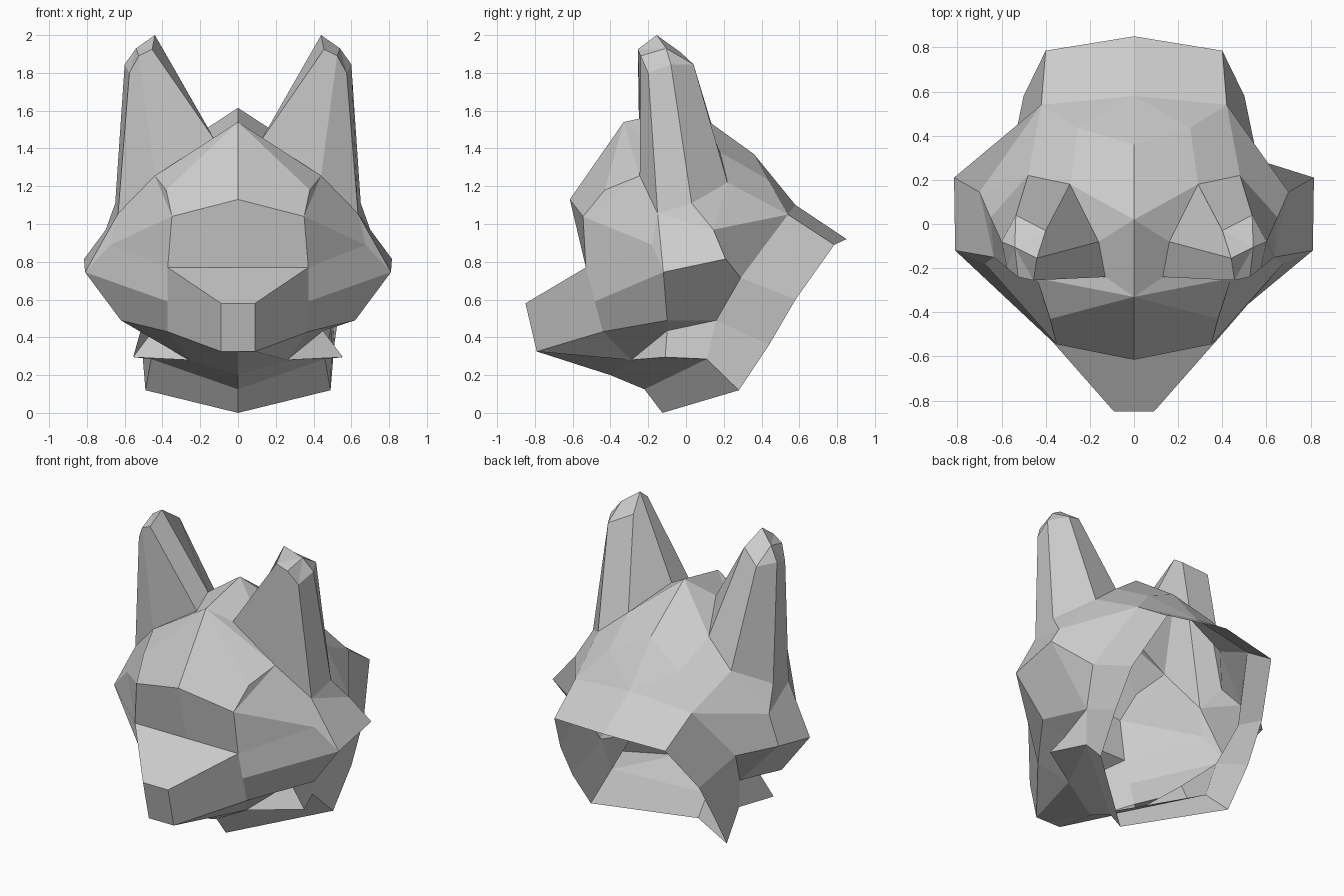
import bpy, bmesh
from mathutils import Vector

if "Cube" in bpy.data.objects:
    bpy.data.objects.remove(bpy.data.objects["Cube"])

V = Vector


def bridge(a, b):
    """Quads between two paired point runs; repeated points give triangles."""
    return [(a[i], a[i + 1], b[i + 1], b[i]) for i in range(len(a) - 1)]


def make_part(name, faces, centre=(0, 0, 0.8)):
    """Build one half from point loops, mirror it across x and face it outwards."""
    bm = bmesh.new()
    cache = {}

    def vert(p):
        key = tuple(round(c, 4) for c in p)
        if key not in cache:
            cache[key] = bm.verts.new(key)
        return cache[key]

    for side in (1, -1):
        for face in faces:
            ring = list(dict.fromkeys(vert((p[0] * side, p[1], p[2])) for p in face))
            if len(ring) > 2 and not bm.faces.get(ring):
                bm.faces.new(ring if side > 0 else ring[::-1])
    bmesh.ops.recalc_face_normals(bm, faces=bm.faces)
    c = V(centre)
    if sum(f.calc_area() * f.normal.dot((f.calc_center_median()
           - V((c.x if f.calc_center_median().x > 0 else -c.x, c.y, c.z))))
           for f in bm.faces) < 0:
        bmesh.ops.reverse_faces(bm, faces=bm.faces)
    me = bpy.data.meshes.new(name)
    bm.to_mesh(me)
    bm.free()
    ob = bpy.data.objects.new(name, me)
    bpy.context.collection.objects.link(ob)
    return ob


# Centre-line profile of the forehead, crown and nape
brow_mid, front_peak, crown, back, nape, rim_top = (
    (0, -.615, 1.13), (0, -.33, 1.54), (0, .02, 1.615),
    (0, .36, 1.37), (0, .58, 1.10), (0, .85, .92))

# Ear loops: base on the skull and matching loop near the tip
ear_base = [(.13, -.24, 1.455), (.44, -.245, 1.255), (.635, -.15, 1.055),
            (.65, .03, 1.11), (.48, .22, 1.22), (.29, .18, 1.38), (.16, -.08, 1.51)]
ear_top = [(.455, -.255, 1.925), (.525, -.24, 1.89), (.575, -.2, 1.80),
           (.60, -.08, 1.845), (.535, .04, 1.845), (.40, -.03, 1.91), (.44, -.155, 2.0)]
ear_cap = (.54, -.105, 1.93)
e_in, e_front, e_out, e_side, e_back, e_rear, e_top = ear_base

# Face points beside the eyes and on the cheek
brow, temple = (.35, -.545, 1.04), (.38, -.43, 1.18)
eye_out, cheek_top = (.675, -.18, .89), (.70, .145, .97)
cheek_front, cheek_back = (.81, -.12, .745), (.815, .21, .815)
cheek_low, jaw_back = (.62, -.10, .49), (.50, .16, .49)
skull_back, nape_side = (.255, .435, 1.235), (.42, .54, 1.05)
neck_side = (.56, .29, .715)

# Muzzle loops: base on the face, and the nose
base_mid, base_top, base_side, base_low = (
    (0, -.53, .77), (.372, -.53, .77), (.372, -.483, .59), (.372, -.44, .43))
nose_mid, nose_top, nose_low, chin = (
    (0, -.85, .58), (.09, -.85, .58), (.09, -.79, .325), (0, -.79, .325))

# Throat, fur tuft and open neck rim
throat, throat_low, rim_low = (0, -.40, .20), (0, -.22, .125), (0, -.125, 0)
tuft_top, tuft_tip, tuft_in = (.45, -.10, .435), (.555, -.11, .295), (.26, -.29, .28)
neck_low = (.46, .11, .285)
rim = [(.40, .785, .89), (.50, .58, .60), (.51, .44, .36), (.49, .28, .12)]

# Skull: forehead, crown, nape and the area behind the ears
make_part("skull", bridge(
    [brow_mid, front_peak, front_peak, front_peak, crown, crown, back, nape, nape, rim_top],
    [brow, temple, e_front, e_in, e_top, e_rear, skull_back, skull_back, nape_side, rim[0]])
    + bridge([e_rear, e_back, e_back, e_side, e_out],
             [skull_back, nape_side, cheek_top, cheek_top, cheek_top])
    + bridge([temple, e_front, e_out], [brow, brow, eye_out])
    + [(brow, eye_out, base_top), (brow_mid, brow, base_top, base_mid)])

# Ears
make_part("ears",
          bridge(ear_base + ear_base[:1], ear_top + ear_top[:1])
          + [(ear_top[i - 1], ear_top[i], ear_cap) for i in range(7)],
          centre=(.45, -.06, 1.5))

# Cheeks
make_part("cheeks", [
    (e_out, cheek_top, cheek_back, cheek_front), (e_out, cheek_front, eye_out),
    (eye_out, cheek_front, base_side, base_top),
    (cheek_front, cheek_low, base_low, base_side),
    (cheek_top, nape_side, neck_side, cheek_back),
    (cheek_back, neck_side, jaw_back),
    (cheek_front, cheek_back, jaw_back, cheek_low)])

# Muzzle with blunt nose and underside
make_part("muzzle",
          bridge([base_mid, base_top], [nose_mid, nose_top])
          + [(base_top, nose_top, nose_low, base_low, base_side),
             (nose_mid, nose_top, nose_low, chin)]
          + bridge([chin, nose_low, base_low, cheek_low],
                   [throat, tuft_in, tuft_in, tuft_top]))

# Neck band with fur tufts, left open at the back
make_part("neck",
          bridge([nape_side, neck_side, jaw_back, neck_low, throat_low], rim + [rim_low])
          + [(cheek_low, jaw_back, tuft_top), (tuft_top, jaw_back, neck_low, tuft_tip),
             (tuft_top, tuft_tip, tuft_in), (tuft_in, tuft_tip, neck_low),
             (tuft_in, neck_low, throat_low, throat)])
